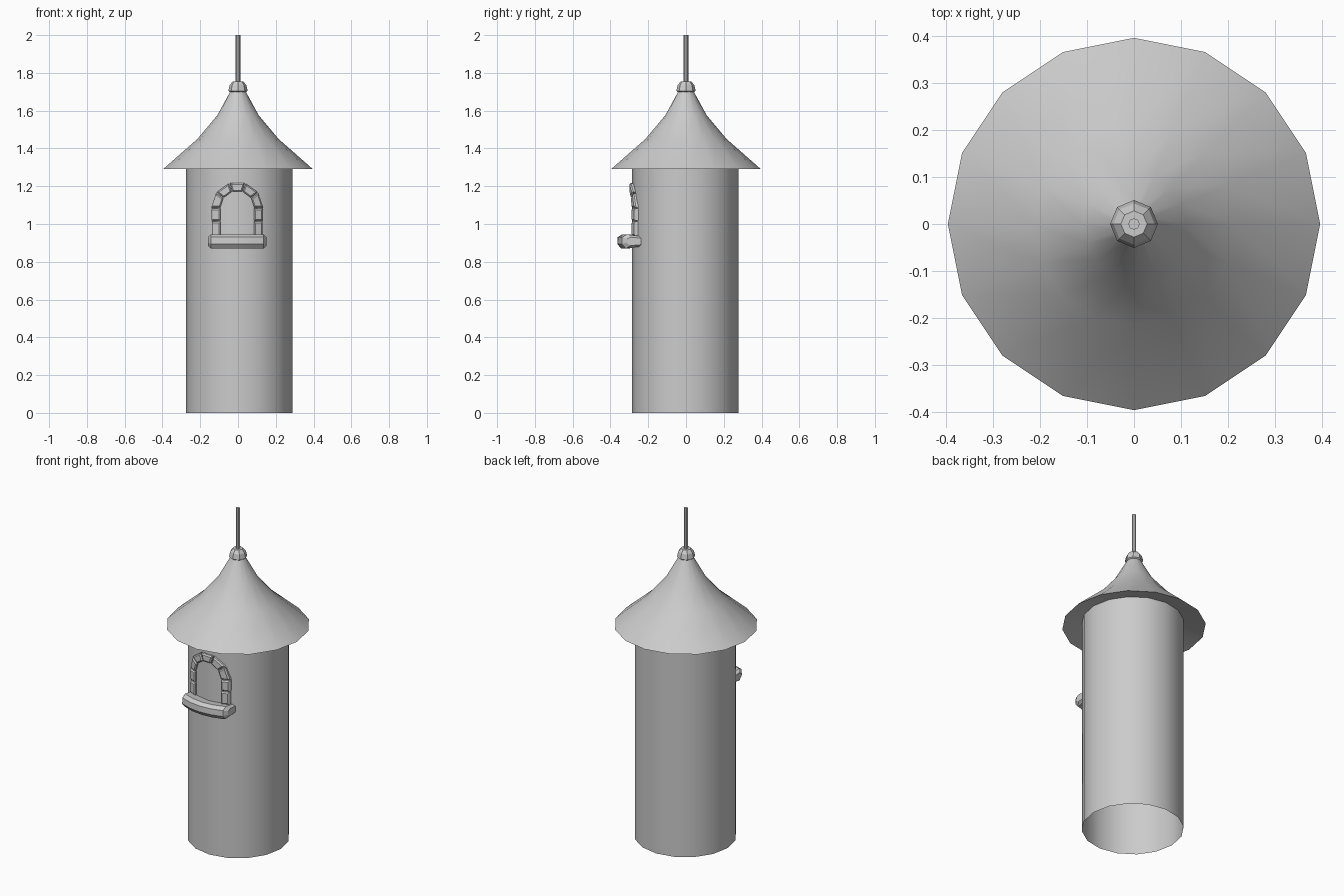
import bpy, bmesh
from math import sin, cos, pi, sqrt, radians

if "Cube" in bpy.data.objects:
    bpy.data.objects.remove(bpy.data.objects["Cube"])

CX, CY = 0.006, -0.004          # tower axis
WX = -0.004                     # window centre line


def make_object(name, bm, smooth=None):
    bmesh.ops.recalc_face_normals(bm, faces=bm.faces)
    mesh = bpy.data.meshes.new(name)
    bm.to_mesh(mesh)
    bm.free()
    ob = bpy.data.objects.new(name, mesh)
    bpy.context.collection.objects.link(ob)
    if smooth:
        bpy.ops.object.select_all(action='DESELECT')
        ob.select_set(True)
        bpy.context.view_layer.objects.active = ob
        bpy.ops.object.shade_smooth_by_angle(angle=radians(smooth))
    return ob


def lathe(name, profile, sides, cx=0, cy=0, cap_end=False, smooth=None):
    """Revolve (radius, z) points around a vertical axis."""
    bm = bmesh.new()
    rings = [[bm.verts.new((cx + r * cos(2 * pi * i / sides),
                            cy + r * sin(2 * pi * i / sides), z))
              for i in range(sides)] for r, z in profile]
    for a, b in zip(rings, rings[1:]):
        for i in range(sides):
            j = (i + 1) % sides
            bm.faces.new((a[i], a[j], b[j], b[i]))
    if cap_end:
        bm.faces.new(rings[-1])
    return make_object(name, bm, smooth)


def wall_y(x, radius):
    """Front y of a cylinder of the given radius around the tower axis."""
    return CY - sqrt(radius ** 2 - (x - CX) ** 2)


def stone(bm, corners):
    """One arch stone: four (x, z) corners standing proud of the curved wall."""
    back = [bm.verts.new((x, wall_y(x, 0.27), z)) for x, z in corners]
    front = [bm.verts.new((x, wall_y(x, 0.297), z)) for x, z in corners]
    edges = []
    bm.faces.new(back)
    face = bm.faces.new(front)
    for i in range(4):
        j = (i + 1) % 4
        bm.faces.new((back[i], back[j], front[j], front[i]))
    edges = list(face.edges)
    bmesh.ops.bevel(bm, geom=edges, offset=0.007, segments=1, affect='EDGES')


# Tower wall, open at the bottom
lathe("tower_wall", [(0.282, 0), (0.282, 1.32)], 16, CX, CY, smooth=40)

# Flared roof with its shallow underside
lathe("roof", [(0.27, 1.32), (0.397, 1.29), (0.215, 1.45), (0.11, 1.575),
               (0.036, 1.71), (0.02, 1.74)], 16, cap_end=True, smooth=40)

# Finial knob and rod
lathe("finial_knob", [(0.03, 1.69), (0.051, 1.705), (0.044, 1.735),
                      (0.028, 1.755)], 8, cap_end=True)
lathe("finial_rod", [(0.012, 1.74), (0.012, 2.0)], 8, cap_end=True)

# Window surround: two straight stones per side and five around the arch
bm = bmesh.new()
R_OUT, R_IN, SPRING, GAP = 0.137, 0.09, 1.085, 0.003
for side in (-1, 1):
    for z0, z1, grow in ((0.935, 1.015, 0.0), (1.015, SPRING, 0.002)):
        stone(bm, [(WX + side * (R_OUT + grow - 0.003), z0 + GAP),
                   (WX + side * R_IN, z0 + GAP),
                   (WX + side * R_IN, z1 - GAP),
                   (WX + side * (R_OUT + grow - 0.003), z1 - GAP)])
for k in range(5):
    a0, a1 = k * pi / 5 + 0.025, (k + 1) * pi / 5 - 0.025
    stone(bm, [(WX + r * cos(a), SPRING + r * sin(a))
               for r, a in ((R_OUT, a0), (R_IN, a0), (R_IN, a1), (R_OUT, a1))])
make_object("window_stones", bm)

# Curved window sill: bevelled section swept along the wall
bm = bmesh.new()
section = [(0.272, 0.88), (0.272, 0.935), (0.335, 0.945), (0.358, 0.93),
           (0.36, 0.895), (0.34, 0.87)]
stations = [(-0.156, 0.6), (-0.14, 1), (-0.07, 1), (0, 1),
            (0.07, 1), (0.14, 1), (0.156, 0.6)]
rings = []
for x, s in stations:
    rings.append([bm.verts.new((WX + x, wall_y(WX + x, 0.272 + (r - 0.272) * (0.8 + (s - 0.6) * 0.5)),
                                0.908 + (z - 0.908) * s)) for r, z in section])
n = len(section)
for a, b in zip(rings, rings[1:]):
    for i in range(n):
        j = (i + 1) % n
        bm.faces.new((a[i], a[j], b[j], b[i]))
bm.faces.new(rings[0])
bm.faces.new(rings[-1])
make_object("window_sill", bm, smooth=25)
